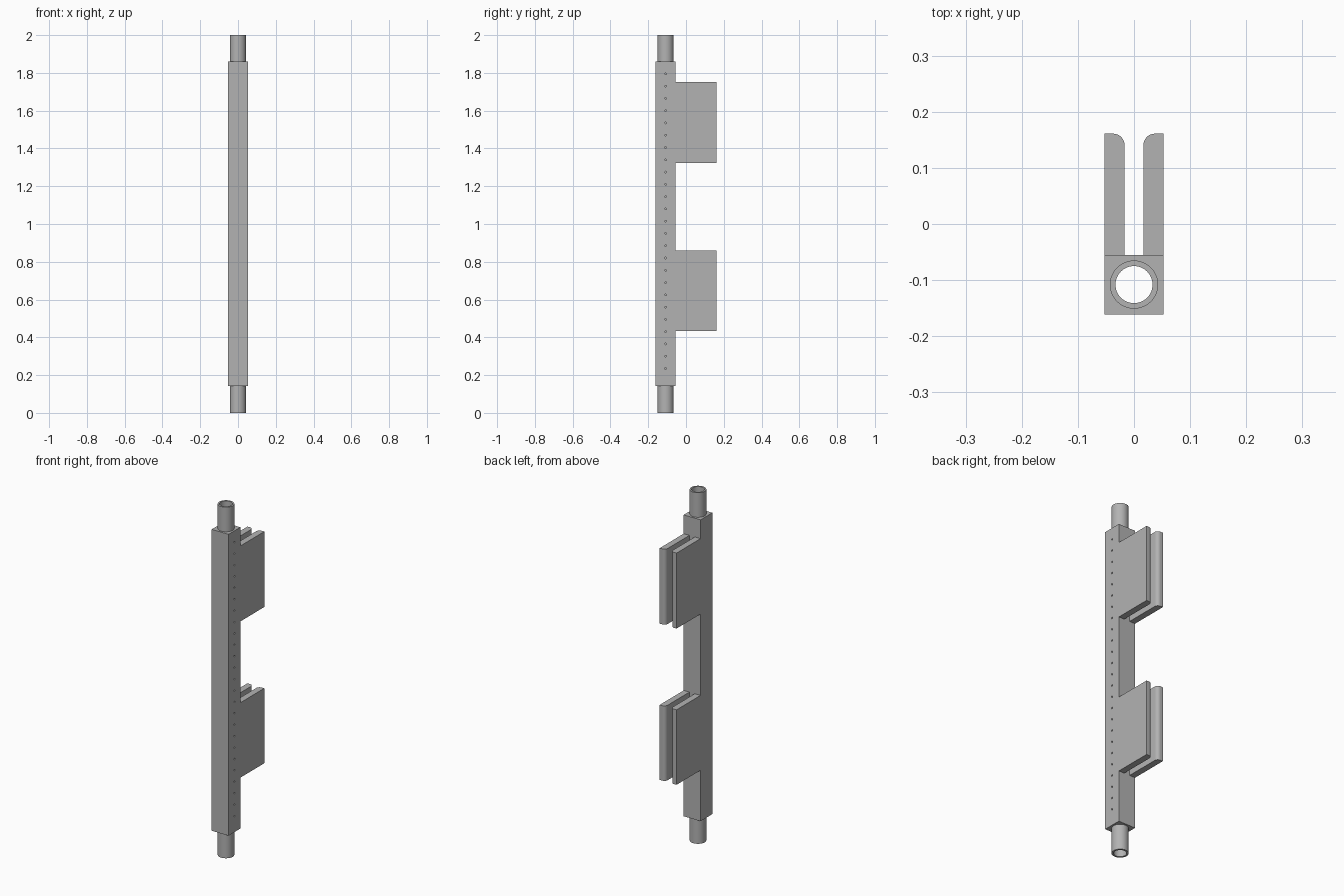
import bpy, bmesh, math
from mathutils import Matrix

if "Cube" in bpy.data.objects:
    bpy.data.objects.remove(bpy.data.objects["Cube"])

steel = bpy.data.materials.new("grey steel")
steel.diffuse_color = (0.45, 0.45, 0.45, 1)
steel.use_nodes = True
steel.node_tree.nodes["Principled BSDF"].inputs["Base Color"].default_value = steel.diffuse_color

PIPE_Y = -0.108          # pipe axis
HALF = 0.053             # half width of the square bar
BACK, FRONT, END = -0.055, -0.161, 0.161
R_OUT, R_IN = 0.043, 0.033
BAR_Z = (0.143, 1.86)


def make_object(name, bm):
    bmesh.ops.recalc_face_normals(bm, faces=bm.faces)
    mesh = bpy.data.meshes.new(name)
    bm.to_mesh(mesh)
    bm.free()
    mesh.materials.append(steel)
    obj = bpy.data.objects.new(name, mesh)
    bpy.context.collection.objects.link(obj)
    return obj


def prism(name, outline, z0, z1):
    bm = bmesh.new()
    face = bm.faces.new([bm.verts.new((x, y, z0)) for x, y in outline])
    new = bmesh.ops.extrude_face_region(bm, geom=[face])["geom"]
    bmesh.ops.translate(bm, vec=(0, 0, z1 - z0),
                        verts=[v for v in new if isinstance(v, bmesh.types.BMVert)])
    return make_object(name, bm)


def boolean(target, tool, operation):
    mod = target.modifiers.new(operation.lower(), "BOOLEAN")
    mod.operation, mod.object, mod.solver = operation, tool, "EXACT"
    bpy.context.view_layer.objects.active = target
    bpy.ops.object.modifier_apply(modifier=mod.name)
    bpy.data.objects.remove(tool)


def smooth(obj):
    bpy.ops.object.select_all(action="DESELECT")
    obj.select_set(True)
    bpy.context.view_layer.objects.active = obj
    bpy.ops.object.shade_smooth_by_angle(angle=math.radians(30))


# Square bar
bar = prism("square_bar", [(-HALF, FRONT), (HALF, FRONT), (HALF, BACK), (-HALF, BACK)], *BAR_Z)

# Paired side plates with a rounded inner rear edge, fused to the bar
R = 0.02
INNER = 0.017
arc = [(INNER + R - R * math.sin(a), END - R + R * math.cos(a))
       for a in [i * math.pi / 16 for i in range(9)]]
plate = [(INNER, BACK - 0.004), (HALF, BACK - 0.004), (HALF, END)] + arc
for z0, z1 in ((0.433, 0.86), (1.323, 1.753)):
    for side in (1, -1):
        boolean(bar, prism("plate", [(side * x, y) for x, y in plate], z0, z1), "UNION")

# Bore along the whole bar
circle = [(math.cos(i * math.pi / 24), math.sin(i * math.pi / 24)) for i in range(48)]
bore = prism("bore", [(R_IN * c, PIPE_Y + R_IN * s) for c, s in circle], 0, 2)
boolean(bar, bore, "DIFFERENCE")

# Row of small holes through the right wall into the bore
bm = bmesh.new()
for i in range(25):
    place = Matrix.Translation((0.045, PIPE_Y, 0.235 + i * 0.065)) @ Matrix.Rotation(math.pi / 2, 4, "Y")
    bmesh.ops.create_cone(bm, cap_ends=True, segments=12, radius1=0.0045, radius2=0.0045,
                          depth=0.05, matrix=place)
boolean(bar, make_object("hole_drill", bm), "DIFFERENCE")
smooth(bar)

# Hollow pipe ends
for name, z0, z1 in (("lower_pipe_end", 0, BAR_Z[0]), ("upper_pipe_end", BAR_Z[1], 2)):
    bm = bmesh.new()
    rings = [[bm.verts.new((r * c, PIPE_Y + r * s, z)) for c, s in circle]
             for r, z in ((R_OUT, z0), (R_OUT, z1), (R_IN, z1), (R_IN, z0))]
    for k in range(4):
        a, b = rings[k], rings[(k + 1) % 4]
        for i in range(48):
            j = (i + 1) % 48
            bm.faces.new((a[i], a[j], b[j], b[i]))
    smooth(make_object(name, bm))
